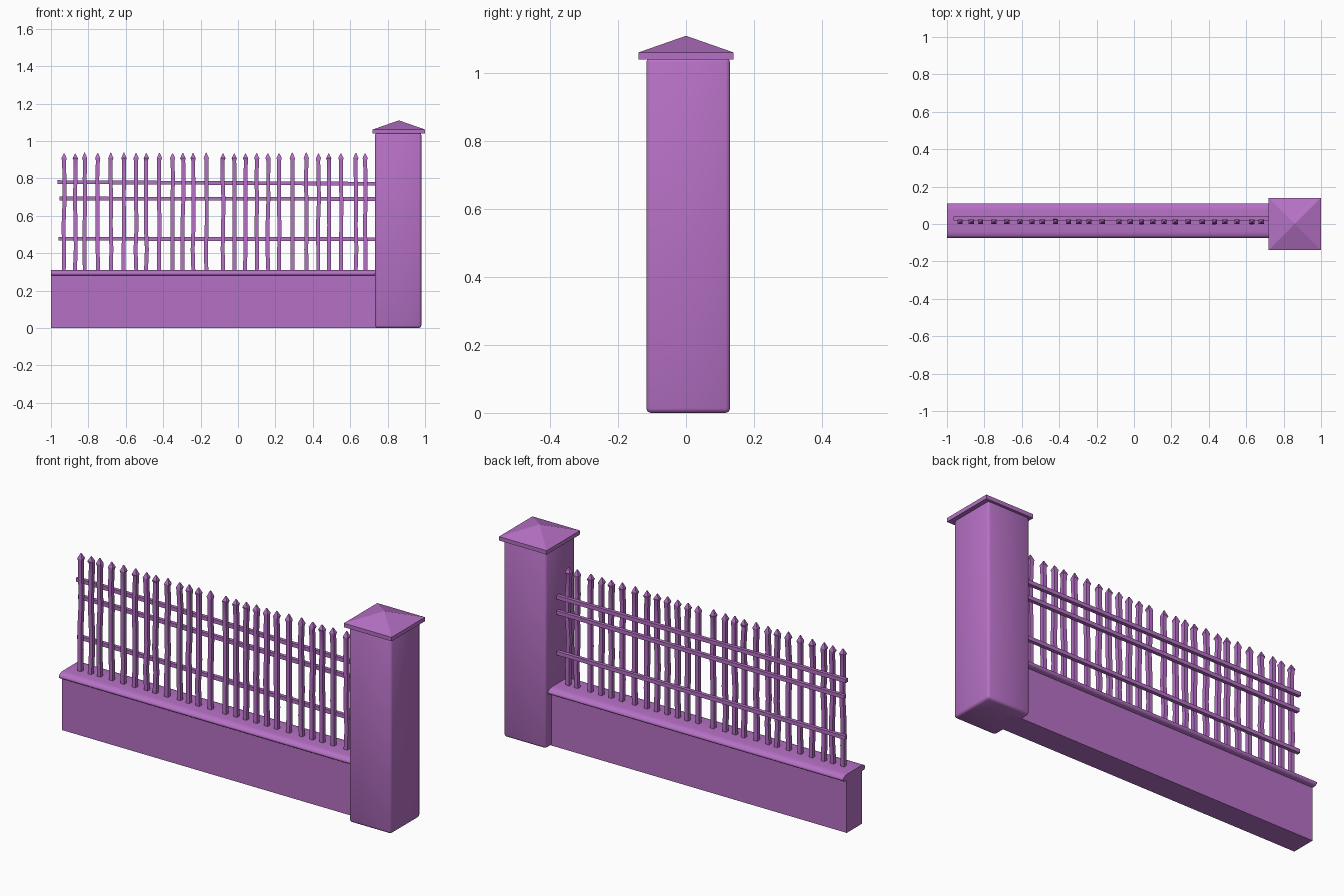
import bpy, bmesh, math, random

if "Cube" in bpy.data.objects:
    bpy.data.objects.remove(bpy.data.objects["Cube"])
rng = random.Random(4)

purple = bpy.data.materials.new("purple paint")
purple.use_nodes = True
COLOUR = (0.47, 0.165, 0.56, 1)
purple.diffuse_color = COLOUR
purple.node_tree.nodes["Principled BSDF"].inputs["Base Color"].default_value = COLOUR


def finish(name, bm, smooth=None):
    """Turn a bmesh into a painted object, smooth below the given angle."""
    bmesh.ops.recalc_face_normals(bm, faces=bm.faces)
    mesh = bpy.data.meshes.new(name)
    bm.to_mesh(mesh)
    bm.free()
    mesh.materials.append(purple)
    obj = bpy.data.objects.new(name, mesh)
    bpy.context.collection.objects.link(obj)
    if smooth:
        bpy.ops.object.select_all(action="DESELECT")
        obj.select_set(True)
        bpy.context.view_layer.objects.active = obj
        bpy.ops.object.shade_smooth_by_angle(angle=math.radians(smooth))
    return obj


def loft(bm, rings):
    """Skin equal rings of points and close both ends."""
    loops = [[bm.verts.new(p) for p in ring] for ring in rings]
    n = len(loops[0])
    for a, b in zip(loops, loops[1:]):
        for i in range(n):
            j = (i + 1) % n
            bm.faces.new((a[i], a[j], b[j], b[i]))
    bm.faces.new(loops[0][::-1])
    bm.faces.new(loops[-1])


def square(x, y, z, hx, hy):
    return [(x - hx, y - hy, z), (x + hx, y - hy, z), (x + hx, y + hy, z), (x - hx, y + hy, z)]


def side(x, profile):
    return [(x, y, z) for y, z in profile]


def box(bm, x0, x1, y0, y1, z0, z1):
    cx, cy = (x0 + x1) / 2, (y0 + y1) / 2
    loft(bm, [square(cx, cy, z, (x1 - x0) / 2, (y1 - y0) / 2) for z in (z0, z1)])


# Low wall
bm = bmesh.new()
box(bm, -1, 0.8, -0.05, 0.08, 0, 0.285)
finish("low_wall", bm)

# Coping with rounded long edges
profile = [(-0.065, 0.28), (-0.075, 0.287), (-0.075, 0.297), (-0.06, 0.308), (-0.04, 0.311)]
profile += [(0.035 - y, z) for y, z in reversed(profile)]
bm = bmesh.new()
loft(bm, [side(-1, profile), side(0.8, profile)])
finish("wall_coping", bm, 60)

# Pillar with softly rounded edges
bm = bmesh.new()
box(bm, 0.733, 0.98, -0.117, 0.13, 0, 1.045)
bmesh.ops.bevel(bm, geom=bm.edges[:], offset=0.013, segments=2, profile=0.5, affect="EDGES")
finish("pillar", bm, 60)

# Pillar cap: slab with a low pyramid on top
bm = bmesh.new()
box(bm, 0.72, 1, -0.14, 0.14, 1.04, 1.061)
finish("cap_slab", bm)
bm = bmesh.new()
base = [bm.verts.new(p) for p in square(0.86, 0, 1.061, 0.14, 0.14)]
tip = bm.verts.new((0.86, 0, 1.11))
for i in range(4):
    bm.faces.new((base[i], base[(i + 1) % 4], tip))
bm.faces.new(base[::-1])
finish("cap_pyramid", bm)

# Horizontal rails, the top one sagging slightly
for name, x0, z0, z1 in (("top_rail", -0.965, 0.78, 0.771),
                         ("middle_rail", -0.955, 0.692, 0.69),
                         ("bottom_rail", -0.96, 0.477, 0.475)):
    bm = bmesh.new()
    rings = []
    for x, z in ((x0, z0), (0.76, z1)):
        rings.append(side(x, [(0.02, z - 0.01), (0.039, z - 0.01), (0.039, z + 0.01), (0.02, z + 0.01)]))
    loft(bm, rings)
    finish(name, bm)

# Pickets: slightly crooked square bars with spear heads
spots = (-93, -87, -82, -75, -68, -61, -54.5, -49, -42, -35, -29.5, -24, -17,
         -8, -2, 4, 10, 16, 22, 29, 36.5, 43, 48.5, 55, 63, 68)
for number, spot in enumerate(spots, 1):
    bm = bmesh.new()
    x, y = spot / 100, 0.012
    rings = []
    for z in (0.3, 0.42, 0.55, 0.68, 0.8, 0.895):
        dx, dy = rng.uniform(-0.003, 0.003), rng.uniform(-0.003, 0.003)
        rings.append(square(x + dx, y + dy, z, 0.0105, 0.0105))
    top = 0.935 + rng.uniform(-0.003, 0.003)
    rings.append(square(x, y, 0.908, 0.014, 0.013))
    rings.append(square(x, y, top, 0.002, 0.002))
    loft(bm, rings)
    finish(f"picket_{number}", bm, 25)
